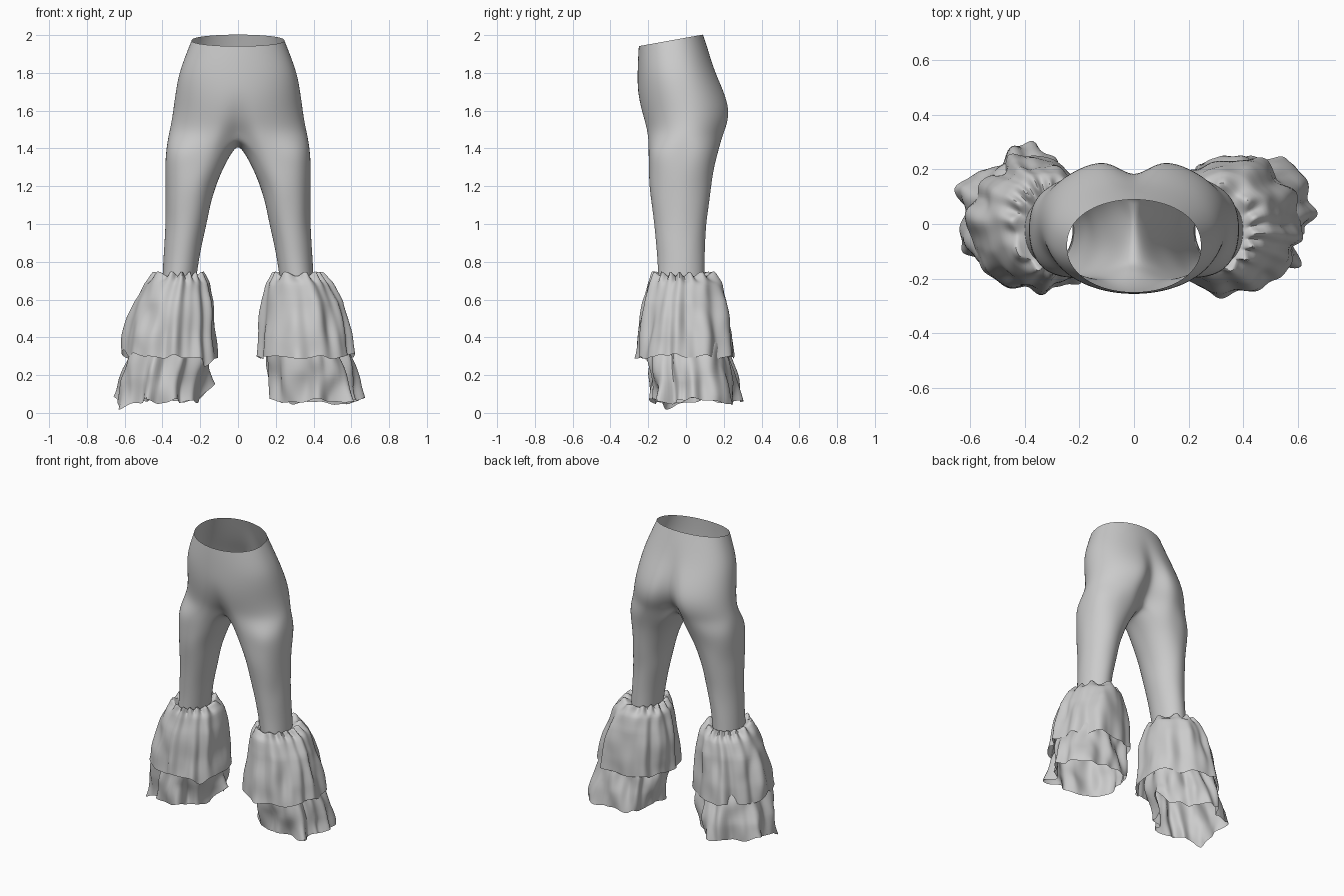
import bpy, bmesh
from math import sin, cos, pi, radians, exp, atan2, copysign
from mathutils import Vector, noise

if "Cube" in bpy.data.objects:
    bpy.data.objects.remove(bpy.data.objects["Cube"])


def make_object(name, verts, faces, angle=60):
    mesh = bpy.data.meshes.new(name)
    mesh.from_pydata(verts, [], faces)
    bm = bmesh.new()
    bm.from_mesh(mesh)
    bmesh.ops.recalc_face_normals(bm, faces=bm.faces)
    bm.to_mesh(mesh)
    bm.free()
    ob = bpy.data.objects.new(name, mesh)
    bpy.context.collection.objects.link(ob)
    bpy.context.view_layer.objects.active = ob
    ob.select_set(True)
    bpy.ops.object.shade_smooth_by_angle(angle=radians(angle))
    ob.select_set(False)
    return ob


def sample(rows, t):
    """Interpolate a table of evenly parameterised rows at t in 0..1."""
    f = t * (len(rows) - 1)
    i = min(int(f), len(rows) - 2)
    return [a + (b - a) * (f - i) for a, b in zip(rows[i], rows[i + 1])]


def power(v, e):
    return copysign(abs(v) ** e, v)


# Trousers: half hips as open arcs, then the leg as closed rings
HALF, INNER = 24, 7
# z, half width, front y, back y, front dent, back cleft, waist tilt, squareness
hips = [(1.972, .246, -.250, .090, 0, 0, .18, .9),
        (1.90, .274, -.254, .117, 0, 0, .12, .9),
        (1.80, .312, -.257, .157, 0, .01, .06, .9),
        (1.70, .330, -.256, .212, 0, .035, .02, .95),
        (1.61, .342, -.245, .250, .01, .07, 0, 1),
        (1.53, .354, -.226, .244, .03, .10, 0, 1),
        (1.47, .368, -.218, .220, .07, .13, 0, .95)]
# z, centre x, centre y, radius x, radius y, squareness
leg = [(1.39, .206, -.015, .178, .186, .84), (1.30, .230, -.025, .156, .173, .92),
       (1.20, .251, -.032, .134, .165, 1), (1.10, .265, -.031, .119, .151, 1),
       (1.00, .276, -.030, .107, .138, 1), (.90, .289, -.029, .100, .128, 1),
       (.80, .303, -.027, .095, .124, 1), (.70, .313, -.025, .091, .122, 1)]
verts, faces = [], []
for z, w, yf, yb, df, db, tilt, e in hips:
    for i in range(HALF + 1):
        a = pi * i / HALF
        x = w * sin(a) if 0 < i < HALF else 0.0
        c = cos(a)
        y = (yf + yb) / 2 - (yb - yf) / 2 * power(c, e)
        dent = df if c > 0 else -db
        y += dent * exp(-(x / (.045 + abs(dent) * .3)) ** 2)
        verts.append((x, y, z + tilt * (y + .08)))
last = (len(hips) - 1) * (HALF + 1)
for r in range(len(hips) - 1):
    for i in range(HALF):
        k = r * (HALF + 1) + i
        faces.append((k, k + 1, k + HALF + 2, k + HALF + 1))
# crotch seam running from back to front below the hips
y0, y1 = verts[last + HALF][1], verts[last][1]
for j in range(1, INNER + 1):
    s = j / (INNER + 1)
    verts.append((0, y0 + (y1 - y0) * s, 1.47 - .058 * sin(pi * s)))
N = HALF + 1 + INNER
for z, cx, cy, rx, ry, e in leg:
    for i in range(N):
        a = radians(-135) + 2 * pi * i / N
        p = Vector((cx + rx * power(cos(a), e), cy + ry * power(sin(a), e), z))
        n = .006 * noise.noise(p * 9)
        verts.append((p.x + n * cos(a), p.y + n * sin(a), z))
for r in range(len(leg)):
    for i in range(N):
        k = last + r * N
        j = (i + 1) % N
        faces.append((k + i, k + j, k + N + j, k + N + i))
trousers = make_object("trousers", verts, faces, 80)
mirror = trousers.modifiers.new("mirror", 'MIRROR')
mirror.use_clip = True
mirror.merge_threshold = .002
sub = trousers.modifiers.new("smooth", 'SUBSURF')
sub.levels = sub.render_levels = 2


# Ruffles: gathered rings with folds, pointed hem lobes and crumpling
def ruffle(name, side, rows, folds, phase, amp, lobes, crumple, pleat, segs=144, steps=28):
    verts, faces = [], []
    for r in range(steps + 1):
        t = r / steps
        z, cx, cy, rx, ry = sample(rows, t)
        for i in range(segs):
            a = 2 * pi * i / segs
            b = a + .25 * sin(2 * a + phase)
            f = .65 * cos(folds * b + phase) + .35 * cos((folds + 5) * b + 2 * phase + t)
            start = min(1, t * 5)
            k = 1 + amp * f * min(1, .35 + t) * start
            # tight gathers just below the seam
            g = exp(-((t - .14) / .14) ** 2) * start
            k += pleat * g * cos(13 * b + phase)
            dz = .016 * g * cos(13 * b + phase) + .01 * t * t * f
            for deg, out, up in lobes:
                d = a - radians(deg)
                d = atan2(sin(d), cos(d))
                e = exp(-(d / .2) ** 2) * t ** 2
                k += out * e
                dz += up * e * t * t
            p = Vector((side * cx + rx * k * cos(a), cy + ry * k * sin(a), z + dz))
            n = crumple * min(1, t * 2)
            q = Vector((p.x * 11 + phase, p.y * 11, p.z * 5))
            p += Vector((cos(a), sin(a), 0)) * n * noise.noise(q)
            p.z += .4 * n * noise.noise(q + Vector((7, 3, 1)))
            p.z = max(p.z, 0)
            verts.append(p)
    for r in range(steps):
        for i in range(segs):
            j = (i + 1) % segs
            faces.append((r * segs + i, r * segs + j, (r + 1) * segs + j, (r + 1) * segs + i))
    return make_object(name, verts, faces, 50)


# z, centre x, centre y, radius x, radius y
upper = [(.715, .311, -.025, .088, .118), (.738, .315, -.015, .124, .150),
         (.685, .322, -.005, .172, .190), (.590, .338, -.003, .203, .214),
         (.500, .347, -.003, .222, .226), (.400, .354, -.005, .238, .238),
         (.295, .358, -.008, .248, .247)]
lower = [(.700, .315, -.023, .090, .120), (.550, .340, -.005, .150, .160),
         (.400, .360, .005, .195, .190), (.280, .378, .022, .213, .202),
         (.170, .395, .035, .225, .207), (.060, .408, .038, .222, .207)]

# lobes: angle in degrees, outward push, lift
ruffle("right_upper_ruffle", 1, upper, 9, .6, .06,
       [(-100, .16, 0), (60, .08, 0), (180, .03, 0), (-20, .03, .02)], .02, .07)
ruffle("left_upper_ruffle", -1, upper, 9, 2.1, .06,
       [(100, .10, 0), (185, .0, .04), (-40, .02, -.04), (-140, .05, .02)], .02, .07)
ruffle("right_lower_ruffle", 1, lower, 8, 1.3, .08,
       [(0, .2, .02), (-50, .22, -.01), (58, .28, 0), (120, .1, 0), (180, .08, .03)], .04, .03)
ruffle("left_lower_ruffle", -1, lower, 8, 3.2, .08,
       [(160, .25, .03), (215, .2, -.05), (85, .25, 0), (5, .3, .10), (-110, .1, 0)], .04, .03)
